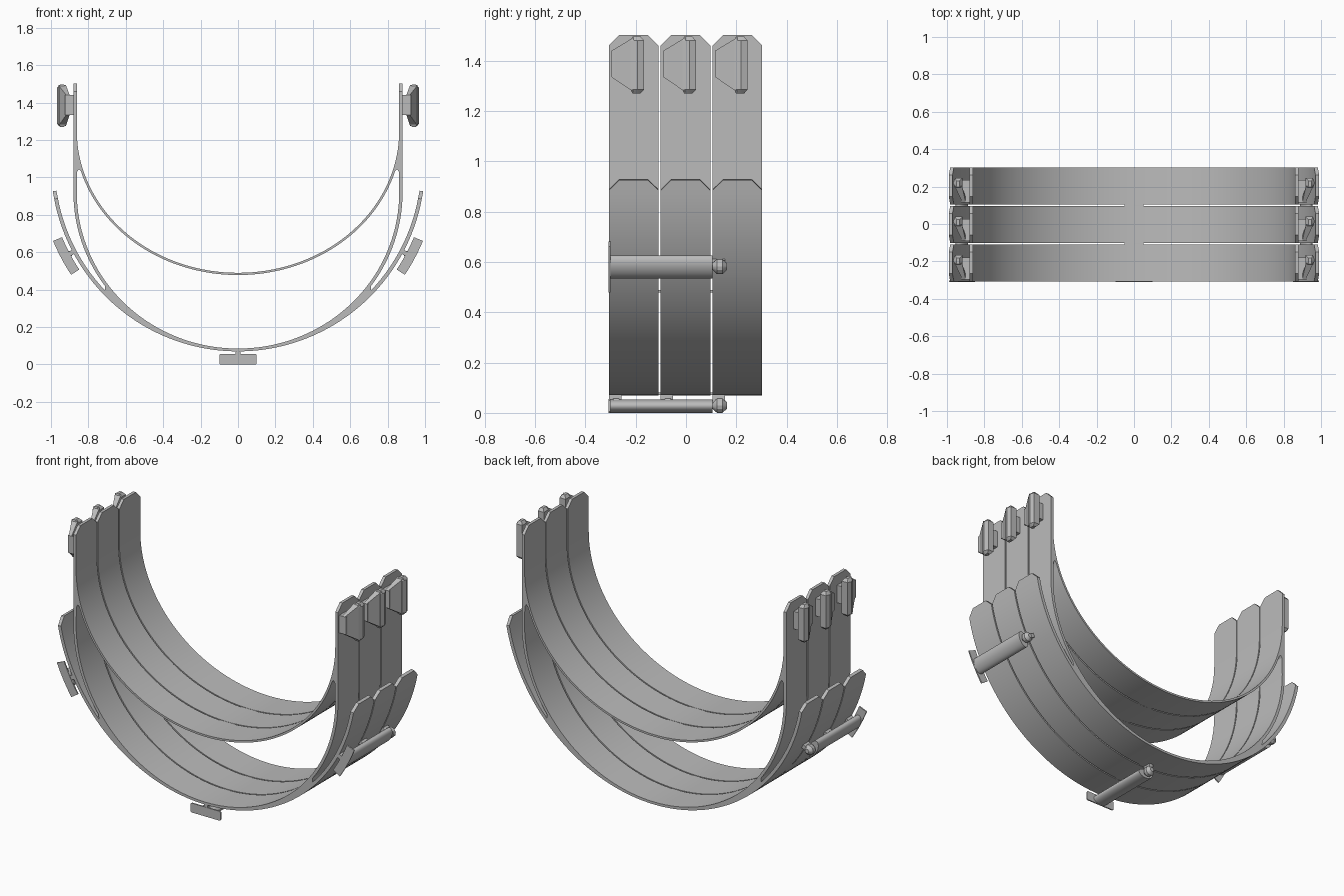
import bpy, bmesh
from math import sin, cos, radians, pi
from mathutils import Vector

if "Cube" in bpy.data.objects:
    bpy.data.objects.remove(bpy.data.objects["Cube"])

grey = bpy.data.materials.new("plain grey")
grey.use_nodes = True
COLOUR = (0.5, 0.5, 0.5, 1)
grey.diffuse_color = COLOUR
grey.node_tree.nodes["Principled BSDF"].inputs["Base Color"].default_value = COLOUR

BAND, PITCH, CHAMFER = 0.198, 0.206, 0.042
HUB = 1.07          # height of the centre of the outer arc
FRONT = -0.307


def finish(bm, name):
    bmesh.ops.recalc_face_normals(bm, faces=bm.faces)
    mesh = bpy.data.meshes.new(name)
    bm.to_mesh(mesh)
    bm.free()
    mesh.materials.append(grey)
    obj = bpy.data.objects.new(name, mesh)
    bpy.context.collection.objects.link(obj)
    bpy.ops.object.select_all(action="DESELECT")
    obj.select_set(True)
    bpy.context.view_layer.objects.active = obj
    bpy.ops.object.shade_smooth_by_angle(angle=radians(25))
    return obj


def arc(a, b, centre, start, end, steps):
    """Points on the lower half of an ellipse, angles below the +x axis."""
    angles = [radians(start + (end - start) * i / steps) for i in range(steps + 1)]
    return [(a * cos(t), centre - b * sin(t)) for t in angles]


def mirrored(points):
    return [(-x, z) for x, z in reversed(points)]


def prism(loops, y0, y1):
    """Extrude x-z loops along y; loops after the first are holes."""
    bm = bmesh.new()
    edges = []
    for loop in loops:
        vs = [bm.verts.new((x, y0, z)) for x, z in loop]
        edges += [bm.edges.new((v, vs[i - 1])) for i, v in enumerate(vs)]
    bmesh.ops.triangle_fill(bm, edges=edges, use_beauty=True, normal=(0, -1, 0))
    ext = bmesh.ops.extrude_face_region(bm, geom=bm.faces[:], use_keep_orig=True)
    moved = [g for g in ext["geom"] if isinstance(g, bmesh.types.BMVert)]
    bmesh.ops.translate(bm, verts=moved, vec=(0, y1 - y0, 0))
    bmesh.ops.recalc_face_normals(bm, faces=bm.faces)
    return bm


def hull(name, points):
    bm = bmesh.new()
    for p in points:
        bm.verts.new(p)
    bmesh.ops.convex_hull(bm, input=bm.verts)
    return finish(bm, name)


def polar(r, angle):
    """Point at radius r from the hub, angle measured from straight down."""
    return (r * sin(angle), HUB - r * cos(angle))


# Band section: outer prongs, straight arms, tray and one large opening
TIP = 10.7
arm = arc(0.98, 0.98, HUB, TIP, 43.5, 14)
arm += arc(0.88, 0.85, 0.92, 36, 0, 14)
arm += [(0.88, 1.46), (0.862, 1.46)]
outline = arc(1, 1, HUB, 180 - TIP, TIP, 72) + arm
outline += arc(0.862, 0.76, 1.25, 0, 180, 72) + mirrored(arm)
opening = arc(0.862, 0.835, 0.92, 0, 180, 72) + [(-0.86, 1.03), (-0.85, 1.045)]
opening += arc(0.875, 0.772, 1.25, 163.5, 16.5, 64) + [(0.85, 1.045), (0.86, 1.03)]


def band(name, y0):
    bm = prism([outline, opening], y0, y0 + BAND)
    mid = y0 + BAND / 2
    tip = arc(0.99, 0.99, HUB, TIP, TIP, 1)[0]
    # chamfered ends on the arms and prongs
    for x, z in ((0.871, 1.46), tip):
        for side in (1, -1):
            spot = Vector((x * side, mid, z))
            face = min(bm.faces, key=lambda f: (f.calc_center_median() - spot).length)
            push = face.normal * CHAMFER
            cap = bmesh.ops.extrude_discrete_faces(bm, faces=[face])["faces"][0]
            for v in cap.verts:
                v.co += push
                v.co.y += CHAMFER if v.co.y < mid else -CHAMFER
    return finish(bm, name)


def clip(label, side, mid):
    # neck joining the clip to the arm
    hull(label + "_neck", [(side * x, mid + y, z) for x in (0.875, 0.925)
                           for y in (-0.088, 0.03) for z in (1.335, 1.44)])
    # upright bar with bevelled ends
    bar = []
    for z, inset in ((1.27, 0.014), (1.285, 0), (1.48, 0), (1.497, 0.014)):
        for y in (-0.012 + inset / 2, 0.041 - inset):
            bar += [(side * (0.918 + inset), mid + y, z), (side * (0.957 - inset / 2), mid + y, z)]
        bar += [(side * 0.967, mid + 0.015, z)] if not inset else []
    hull(label + "_bar", bar)
    # ramp widening from the front of the neck to the bar
    ramp = [(side * x, mid - 0.088, z) for x in (0.9, 0.918) for z in (1.335, 1.44)]
    ramp += [(side * x, mid - 0.062, z) for x in (0.9, 0.93) for z in (1.335, 1.44)]
    ramp += [(side * x, mid, z) for x in (0.92, 0.96) for z in (1.275, 1.493)]
    hull(label + "_ramp", ramp)


def stud(name, angle, y0):
    # double-coned knob on a short neck under the band
    points = []
    for y, r in ((0, 0.013), (0.018, 0.03), (0.04, 0.03), (0.058, 0.013)):
        for i in range(12):
            t = 2 * pi * i / 12
            x, z = polar(1.04 + r * cos(t), angle)
            points.append((x + r * sin(t) * cos(angle), y0 + y, z + r * sin(t) * sin(angle)))
    hull(name, points)
    neck = [polar(r, angle + d) for r, d in ((0.99, -0.012), (1.03, -0.012),
                                             (1.03, 0.012), (0.99, 0.012))]
    finish(prism([neck], y0, y0 + 0.05), name + "_neck")


def rod(name, angle):
    # oval rod sliding over the studs of the first two bands
    oval = []
    for i in range(32):
        t = 2 * pi * i / 32
        s, r = 0.05 * cos(t), 1.043 + 0.027 * sin(t)
        oval.append(polar(r, angle + s / r))
    finish(prism([oval], FRONT, FRONT + 2 * PITCH), name)
    # curved end plate; the lowest one is flat
    sweep = [-0.1 + 0.02 * i for i in range(11)]
    if angle:
        ends = ((1.07, sweep), (1.018, sweep[::-1]))
        plate = [polar(r, angle + s / 1.04) for r, row in ends for s in row]
    else:
        plate = [(-0.1, 0.006), (-0.094, 0), (0.094, 0), (0.1, 0.006),
                 (0.1, 0.05), (0.094, 0.056), (-0.094, 0.056), (-0.1, 0.05)]
    finish(prism([plate], FRONT - 0.002, FRONT + 0.006), name + "_end_plate")


STATIONS = (("right", -radians(62)), ("bottom", 0), ("left", radians(62)))
for row, place in enumerate(("front", "middle", "back")):
    y0 = FRONT + row * PITCH
    band(place + "_band", y0)
    for label, side in (("left", 1), ("right", -1)):
        clip(f"{place}_{label}_clip", side, y0 + BAND / 2)
    for label, angle in STATIONS:
        stud(f"{place}_{label}_stud", angle, y0)
    # small bridges joining neighbouring bands
    if row:
        for level, z in (("tray", 0.479), ("base", 0.072)):
            hull(f"{place}_{level}_link", [(x, y, z + h) for x in (-0.05, 0.05)
                                           for y in (y0 - 0.01, y0 + 0.002) for h in (0, 0.01)])
for label, angle in STATIONS:
    rod(label + "_rod", angle)
